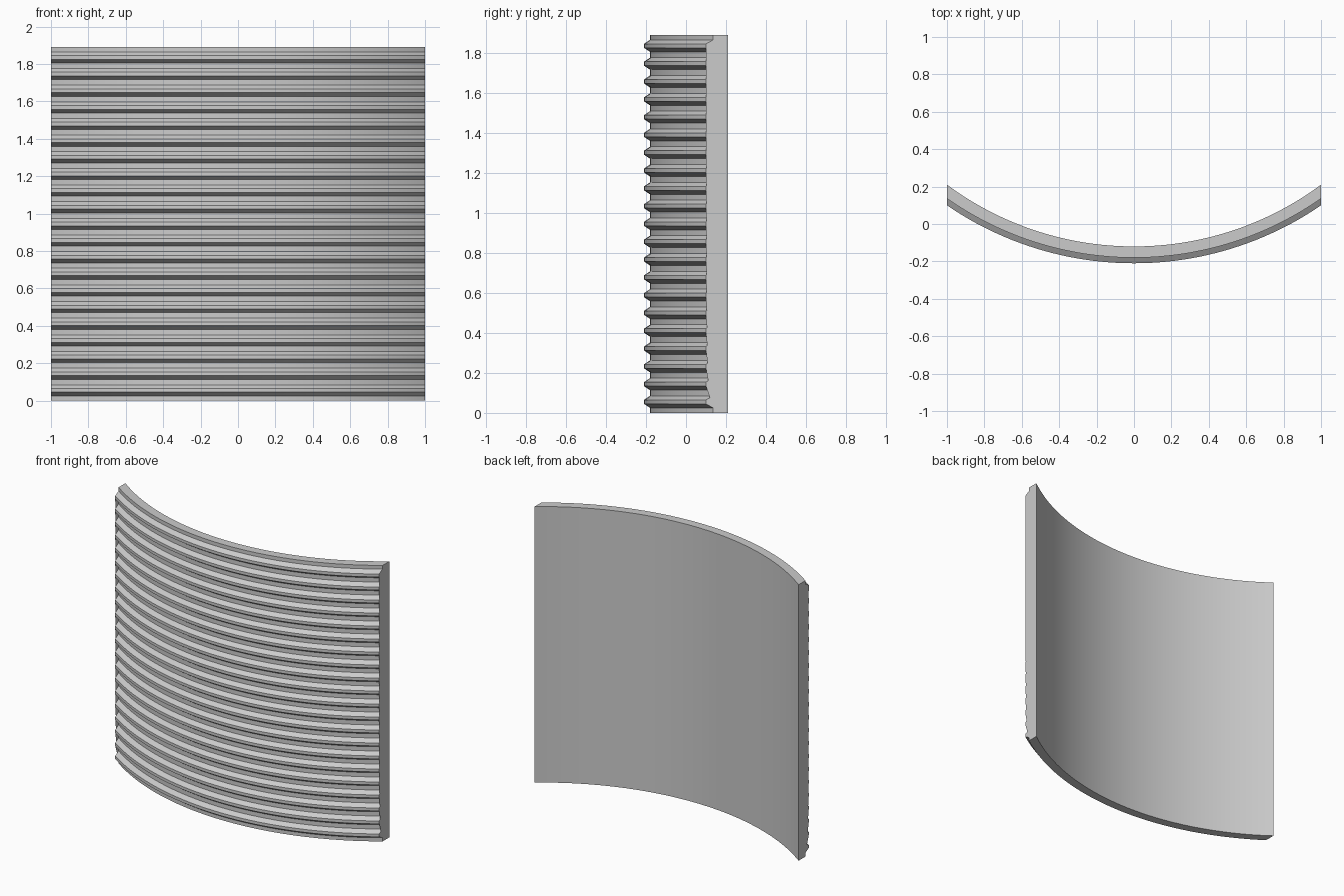
import bpy
import bmesh
import math

cube = bpy.data.objects.get("Cube")
if cube:
    bpy.data.objects.remove(cube, do_unlink=True)

HEIGHT = 1.89
RIBS = 21
PITCH = 0.089
R_INNER, R_GROOVE, R_RIDGE = 1.68, 1.74, 1.77
CENTRE_Y = 1.56
SEGMENTS = 48

grey = bpy.data.materials.new("plain grey")
grey.use_nodes = True
colour = (0.6, 0.6, 0.6, 1)
grey.diffuse_color = colour
grey.node_tree.nodes["Principled BSDF"].inputs["Base Color"].default_value = colour

# Vertical cross-section as (radius, height): flat back, ribbed front
profile = [(R_INNER, 0), (R_GROOVE, 0)]
for i in range(RIBS):
    mid = 0.055 + i * PITCH
    profile += [(R_GROOVE, mid - 0.03), (R_RIDGE, mid - 0.01),
                (R_RIDGE, mid + 0.01), (R_GROOVE, mid + 0.03)]
profile += [(R_GROOVE, HEIGHT), (R_INNER, HEIGHT)]

# Sweep along concentric arcs, with both ends trimmed flat at x = -1 and x = 1
bm = bmesh.new()
rings = []
for s in range(SEGMENTS + 1):
    t = 2 * s / SEGMENTS - 1
    ring = []
    for radius, z in profile:
        angle = t * math.asin(1 / radius)
        ring.append(bm.verts.new((radius * math.sin(angle),
                                  CENTRE_Y - radius * math.cos(angle), z)))
    rings.append(ring)

n = len(profile)
for a, b in zip(rings, rings[1:]):
    for j in range(n):
        k = (j + 1) % n
        bm.faces.new((a[j], b[j], b[k], a[k]))
ends = [bm.faces.new(rings[0]), bm.faces.new(rings[-1])]
bmesh.ops.triangulate(bm, faces=ends)
bmesh.ops.recalc_face_normals(bm, faces=bm.faces)

mesh = bpy.data.meshes.new("ribbed_curved_panel")
bm.to_mesh(mesh)
bm.free()
mesh.materials.append(grey)
panel = bpy.data.objects.new("ribbed_curved_panel", mesh)
bpy.context.collection.objects.link(panel)

# Smooth along the curve, crisp along the ribs
bpy.ops.object.select_all(action='DESELECT')
panel.select_set(True)
bpy.context.view_layer.objects.active = panel
bpy.ops.object.shade_smooth_by_angle(angle=math.radians(25))
